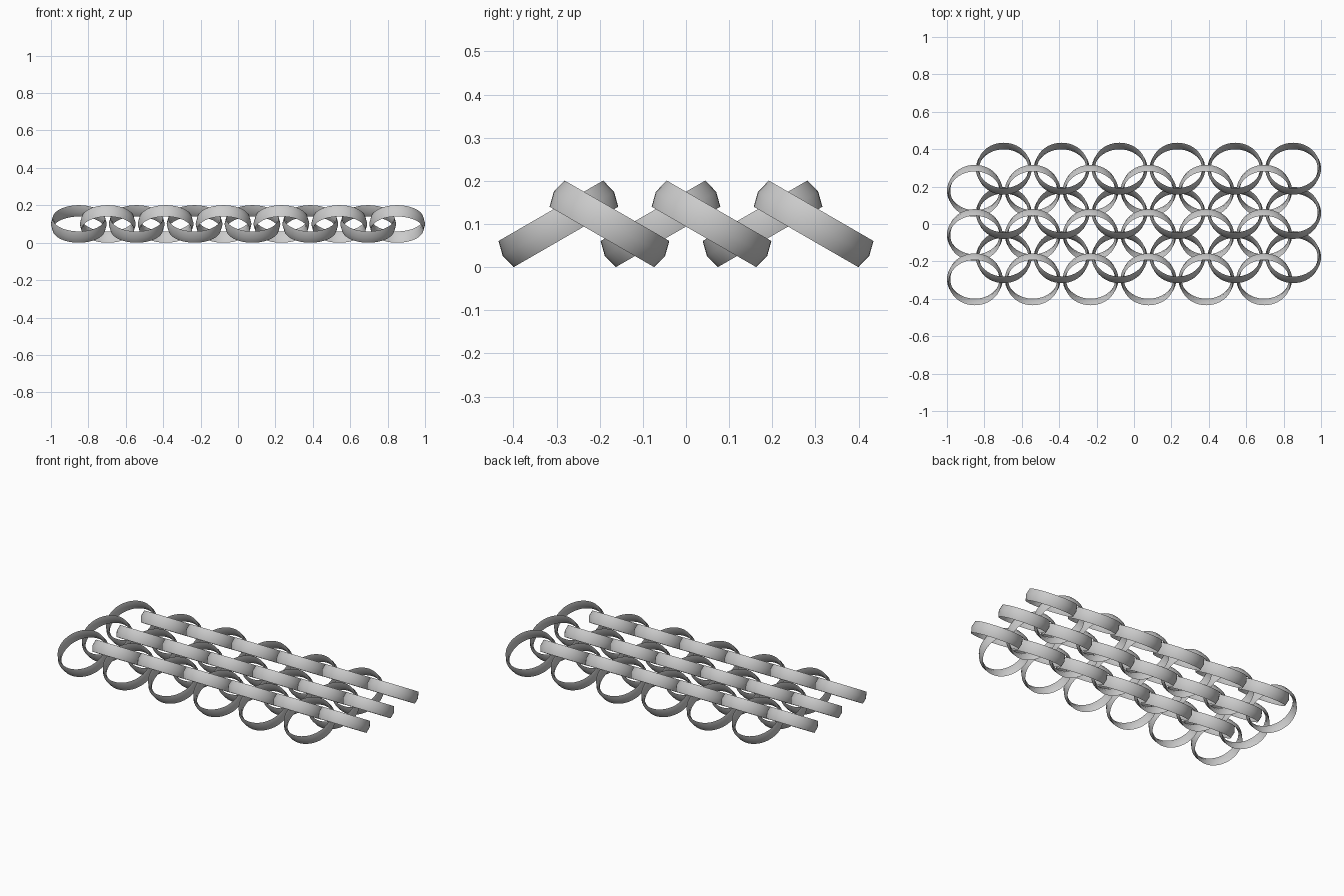
import bpy, bmesh
from math import sin, cos, pi, radians

cube = bpy.data.objects.get("Cube")
if cube:
    bpy.data.objects.remove(cube)

# Material
steel = bpy.data.materials.new("grey_steel")
steel.use_nodes = True
GREY = (0.6, 0.6, 0.6, 1.0)
steel.diffuse_color = GREY
steel.node_tree.nodes["Principled BSDF"].inputs["Base Color"].default_value = GREY

# Ring and weave dimensions
EDGE_R, BULGE, HALF_W, SEGMENTS = 0.14, 0.009, 0.035, 48
COLUMNS, ROWS = 6, 3
HALF_X = (1 - EDGE_R - BULGE) / (COLUMNS - 0.5)
HALF_Y = 0.1183
TILT = radians(30)
HEIGHT = EDGE_R * sin(TILT) + HALF_W * cos(TILT)


def ring_mesh():
    """Band with a thin diamond cross-section, swept around z."""
    profile = [(EDGE_R + BULGE, 0), (EDGE_R, HALF_W),
               (EDGE_R - BULGE, 0), (EDGE_R, -HALF_W)]
    bm = bmesh.new()
    loops = []
    for i in range(SEGMENTS):
        a = 2 * pi * i / SEGMENTS
        loops.append([bm.verts.new((r * cos(a), r * sin(a), z)) for r, z in profile])
    for i, here in enumerate(loops):
        after = loops[(i + 1) % SEGMENTS]
        for j in range(len(profile)):
            k = (j + 1) % len(profile)
            bm.faces.new((here[j], after[j], after[k], here[k]))
    bmesh.ops.recalc_face_normals(bm, faces=bm.faces)
    # Round the band smoothly but keep its two rims sharp
    for face in bm.faces:
        face.smooth = True
    for edge in bm.edges:
        if all(abs(v.co.z) > HALF_W / 2 for v in edge.verts):
            edge.smooth = False
    mesh = bpy.data.meshes.new("ring")
    bm.to_mesh(mesh)
    bm.free()
    mesh.materials.append(steel)
    return mesh


def add_rings(name, mesh, side):
    """One family of rings: side -1 leans up to the back, +1 to the front."""
    for row in range(ROWS):
        for col in range(COLUMNS):
            ring = bpy.data.objects.new(f"{name}_{row + 1}_{col + 1}", mesh)
            ring.location = ((2 * col - COLUMNS + 1 + side / 2) * HALF_X,
                             (2 * row - ROWS + 1 + side / 2) * HALF_Y, HEIGHT)
            ring.rotation_euler.x = -side * TILT
            bpy.context.collection.objects.link(ring)


# Two interlinked families, offset by half a step each way
mesh = ring_mesh()
add_rings("back_leaning_ring", mesh, -1)
add_rings("front_leaning_ring", mesh, 1)
